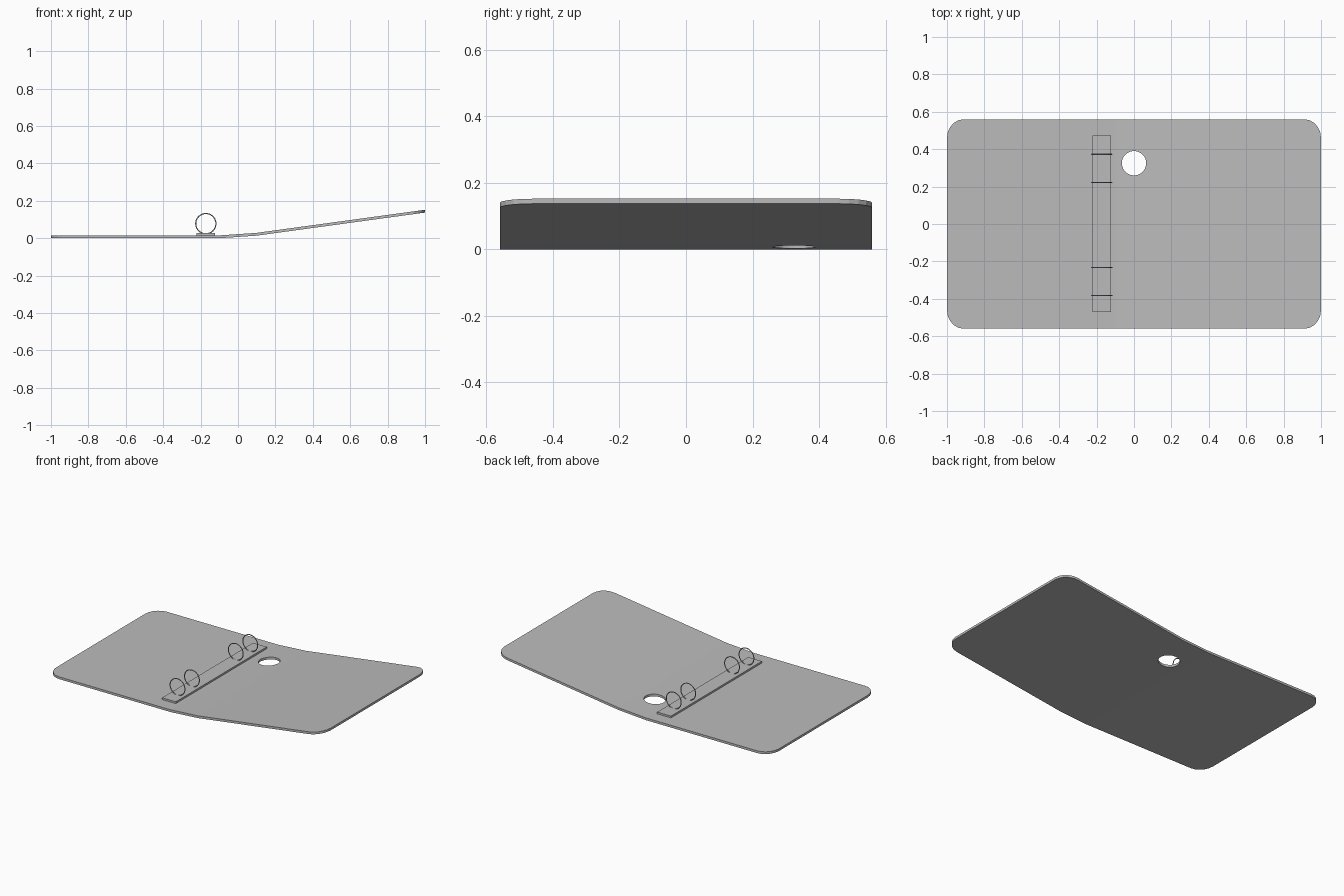
import bpy, bmesh, math

if "Cube" in bpy.data.objects:
    bpy.data.objects.remove(bpy.data.objects["Cube"])

THICK = 0.015
HX, HY = 1.0, 0.56          # half sizes of the cover
FOLD = 0.1                  # fold lines at x = -FOLD and +FOLD

grey = bpy.data.materials.new("grey")
grey.diffuse_color = (0.5, 0.5, 0.5, 1)
grey.use_nodes = True
grey.node_tree.nodes["Principled BSDF"].inputs["Base Color"].default_value = grey.diffuse_color


def add_object(bm, name):
    bmesh.ops.recalc_face_normals(bm, faces=bm.faces)
    mesh = bpy.data.meshes.new(name)
    bm.to_mesh(mesh)
    bm.free()
    ob = bpy.data.objects.new(name, mesh)
    bpy.context.collection.objects.link(ob)
    mesh.materials.append(grey)
    return ob


def loop(bm, points):
    verts = [bm.verts.new((x, y, 0)) for x, y in points]
    return [bm.edges.new((v, verts[i - 1])) for i, v in enumerate(verts)]


def cover_height(x):
    """Flat left board, gently rising spine, steeper right board."""
    spine = min(max(x + FOLD, 0), 2 * FOLD)
    return 0.0685 * spine + 0.137 * max(x - FOLD, 0)


# Cover: rounded outline with a finger hole, folded along the spine
outline = []
for quarter, (sx, sy) in enumerate([(1, 1), (-1, 1), (-1, -1), (1, -1)]):
    for i in range(6):
        a = math.pi / 2 * (quarter + i / 5)
        outline.append((sx * (HX - 0.09) + 0.09 * math.cos(a),
                        sy * (HY - 0.1) + 0.1 * math.sin(a)))
hole = [(0.065 * math.cos(i * math.tau / 40), 0.325 + 0.065 * math.sin(i * math.tau / 40))
        for i in range(40)]
bm = bmesh.new()
edges = loop(bm, outline) + loop(bm, hole)
bmesh.ops.triangle_fill(bm, edges=edges, use_beauty=True, normal=(0, 0, 1))
for x in (-FOLD, FOLD):
    bmesh.ops.bisect_plane(bm, geom=bm.verts[:] + bm.edges[:] + bm.faces[:],
                           plane_co=(x, 0, 0), plane_no=(1, 0, 0))
for v in bm.verts:
    v.co.z = cover_height(v.co.x)
top = bmesh.ops.extrude_face_region(bm, geom=bm.faces[:])["geom"]
bmesh.ops.translate(bm, vec=(0, 0, THICK),
                    verts=[g for g in top if isinstance(g, bmesh.types.BMVert)])
cover = add_object(bm, "cover")

# Ring plate
bm = bmesh.new()
bmesh.ops.create_cube(bm, size=1)
bmesh.ops.scale(bm, vec=(0.1, 0.945, 0.012), verts=bm.verts)
bmesh.ops.translate(bm, vec=(-0.173, 0.002, THICK + 0.006), verts=bm.verts)
add_object(bm, "ring_plate")

# Binder rings
for n, y in enumerate((-0.383, -0.233, 0.223, 0.373)):
    bpy.ops.mesh.primitive_torus_add(
        major_radius=0.054, minor_radius=0.003, major_segments=40, minor_segments=10,
        location=(-0.172, y, 0.078), rotation=(math.pi / 2, 0, 0))
    ring = bpy.context.object
    ring.name = f"binder_ring_{n + 1}"
    ring.data.materials.append(grey)
    bpy.ops.object.shade_smooth_by_angle()
